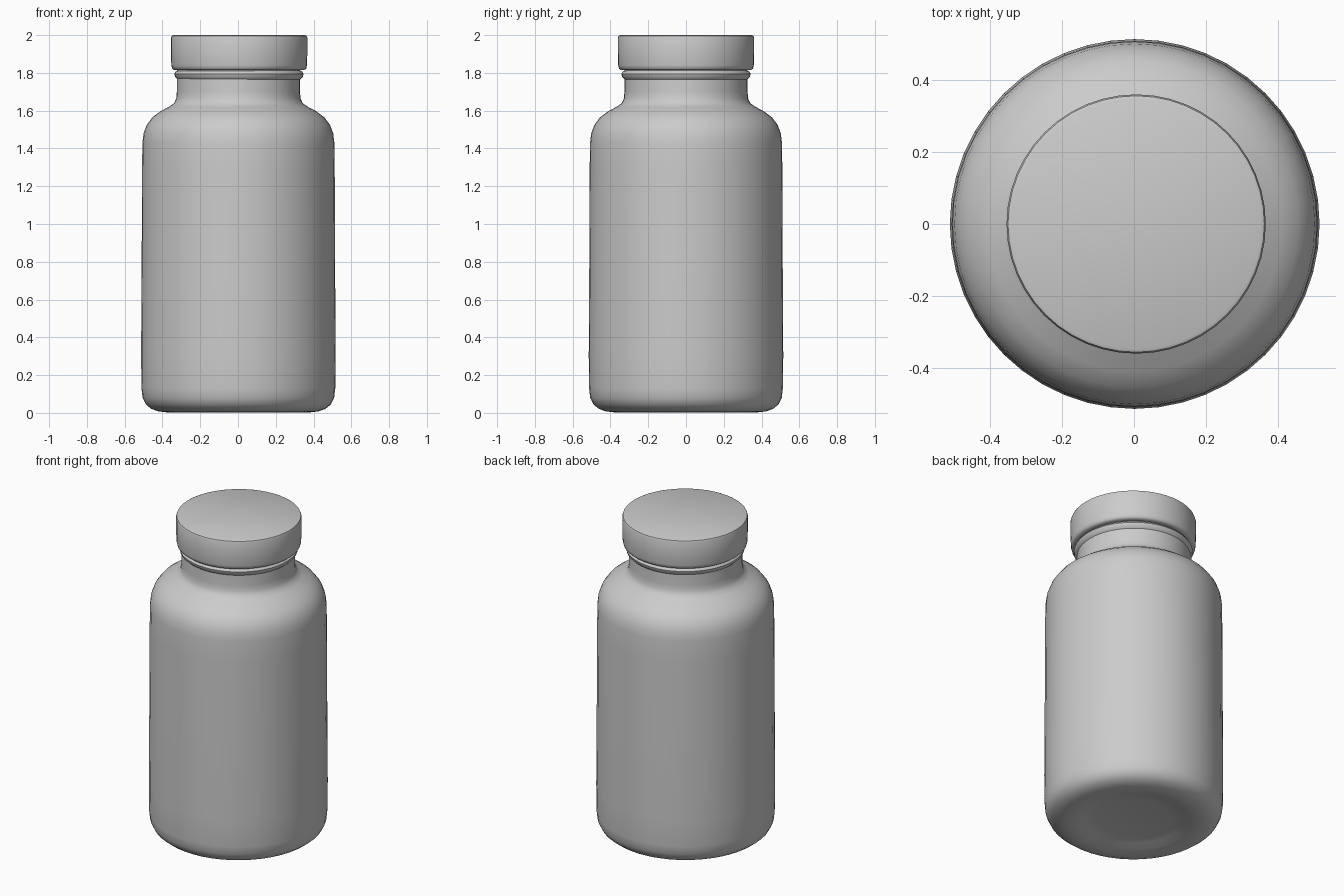
import bpy, bmesh, math

if "Cube" in bpy.data.objects:
    bpy.data.objects.remove(bpy.data.objects["Cube"])

SEGMENTS = 48

plastic = bpy.data.materials.new("grey_plastic")
plastic.diffuse_color = (0.6, 0.6, 0.6, 1)
plastic.use_nodes = True
plastic.node_tree.nodes["Principled BSDF"].inputs["Base Color"].default_value = plastic.diffuse_color


def lathe(name, profile, cx=0.0):
    """Spin an (r, z) profile around the z axis; r = 0 closes to a point."""
    bm = bmesh.new()
    rings = []
    for r, z in profile:
        if r == 0:
            rings.append([bm.verts.new((cx, 0, z))] * SEGMENTS)
        else:
            rings.append([bm.verts.new((cx + r * math.cos(2 * math.pi * i / SEGMENTS),
                                        r * math.sin(2 * math.pi * i / SEGMENTS), z))
                          for i in range(SEGMENTS)])
    for a, b in zip(rings, rings[1:]):
        for i in range(SEGMENTS):
            j = (i + 1) % SEGMENTS
            bm.faces.new(list(dict.fromkeys((a[i], a[j], b[j], b[i]))))
    mesh = bpy.data.meshes.new(name)
    bm.to_mesh(mesh)
    bm.free()
    mesh.materials.append(plastic)
    obj = bpy.data.objects.new(name, mesh)
    bpy.context.collection.objects.link(obj)
    bpy.ops.object.select_all(action='DESELECT')
    obj.select_set(True)
    bpy.context.view_layer.objects.active = obj
    bpy.ops.object.shade_smooth_by_angle(angle=math.radians(40))
    return obj


# Bottle: recessed base, rounded heel, straight wall, shoulder and neck
lathe("bottle_body", [
    (0, 0.035), (0.22, 0.033), (0.28, 0.024), (0.33, 0.008), (0.38, 0.003),
    (0.425, 0.008), (0.462, 0.022), (0.49, 0.045), (0.507, 0.08), (0.513, 0.13),
    (0.515, 0.3), (0.512, 0.8), (0.51, 1.3), (0.508, 1.43), (0.502, 1.48),
    (0.485, 1.525), (0.455, 1.565), (0.41, 1.598), (0.365, 1.622),
    (0.34, 1.64), (0.329, 1.665), (0.326, 1.7), (0.326, 1.825)], 0.002)

# Tamper ring below the cap
lathe("tamper_ring", [
    (0.324, 1.765), (0.338, 1.778), (0.342, 1.795), (0.336, 1.806), (0.324, 1.812)], 0.005)

# Screw cap
lathe("cap", [
    (0.324, 1.815), (0.345, 1.815), (0.355, 1.823), (0.359, 1.84), (0.361, 1.9),
    (0.361, 1.985), (0.357, 1.996), (0.348, 2.0), (0, 2.0)], 0.006)
